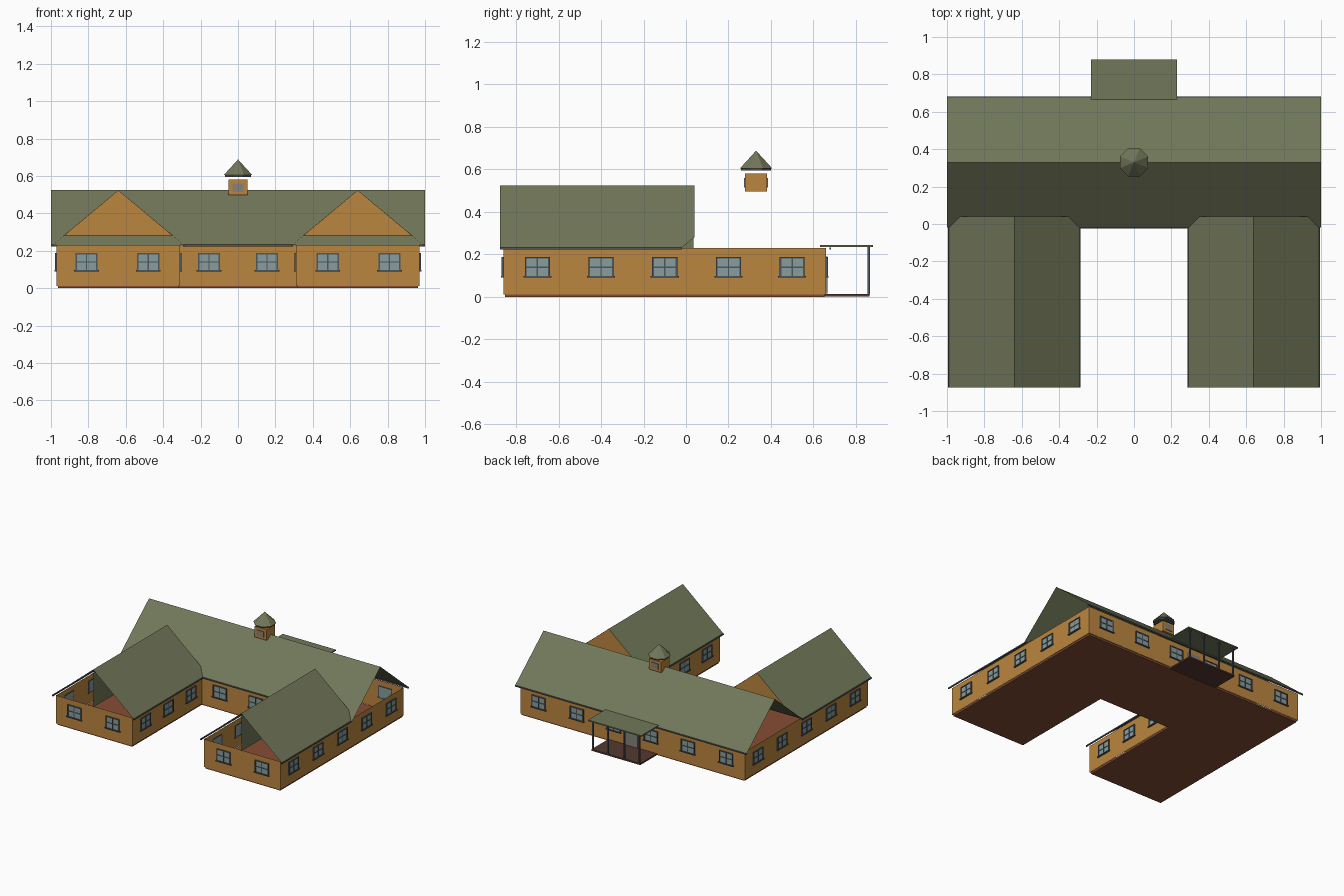
import bpy, bmesh, math
from mathutils import Matrix, Vector

if "Cube" in bpy.data.objects:
    bpy.data.objects.remove(bpy.data.objects["Cube"])


def material(name, rgb):
    m = bpy.data.materials.new(name)
    m.diffuse_color = (*rgb, 1)
    m.use_nodes = True
    m.node_tree.nodes["Principled BSDF"].inputs["Base Color"].default_value = m.diffuse_color
    return m


GREEN = material("roof green", (0.165, 0.185, 0.10))
OCHRE = material("wall ochre", (0.50, 0.24, 0.05))
BROWN = material("base brown", (0.24, 0.075, 0.035))
FRAME = material("frame slate", (0.075, 0.095, 0.11))
GLASS = material("glass blue grey", (0.25, 0.34, 0.34))
TRIM = material("trim grey", (0.09, 0.09, 0.085))
LOUVER = material("louver grey", (0.24, 0.22, 0.20))
DECK = material("deck brown", (0.09, 0.04, 0.03))


def finish(bm, name, *mats):
    me = bpy.data.meshes.new(name)
    bm.to_mesh(me)
    bm.free()
    for m in mats:
        me.materials.append(m)
    ob = bpy.data.objects.new(name, me)
    bpy.context.collection.objects.link(ob)
    return ob


def add_box(bm, lo, hi, mat=0, M=Matrix()):
    c = [(a + b) / 2 for a, b in zip(lo, hi)]
    s = [b - a for a, b in zip(lo, hi)]
    r = bmesh.ops.create_cube(bm, size=1, matrix=M @ Matrix.Translation(c) @ Matrix.Diagonal((*s, 1)))
    for f in {f for v in r["verts"] for f in v.link_faces}:
        f.material_index = mat


def boxes(name, mat, *pairs):
    bm = bmesh.new()
    for lo, hi in pairs:
        add_box(bm, lo, hi)
    return finish(bm, name, mat)


def sheets(name, mat, *polys):
    bm = bmesh.new()
    for p in polys:
        bm.faces.new([bm.verts.new(v) for v in p])
    return finish(bm, name, mat)


# U-shaped plan: back hall with two front wings
def plan(d):
    o, i = 0.97 - d, 0.31 + d
    return [(-o, -0.86 + d), (-i, -0.86 + d), (-i, d), (i, d), (i, -0.86 + d),
            (o, -0.86 + d), (o, 0.66 - d), (-o, 0.66 - d)]


# Outer walls, open at the top
pts = plan(0)
sheets("walls", OCHRE, *[[(*a, 0.012), (*b, 0.012), (*b, 0.23), (*a, 0.23)]
                         for a, b in zip(pts, pts[1:] + pts[:1])])

# Base slab
bm = bmesh.new()
f = bm.faces.new([bm.verts.new((x, y, 0)) for x, y in plan(0.007)])
r = bmesh.ops.extrude_face_region(bm, geom=[f])
bmesh.ops.translate(bm, vec=(0, 0, 0.015), verts=[v for v in r["geom"] if isinstance(v, bmesh.types.BMVert)])
bmesh.ops.recalc_face_normals(bm, faces=bm.faces)
finish(bm, "base_slab", BROWN)

# Main roof: two open slopes
E, R = 0.232, 0.525
sheets("main_roof", GREEN,
       [(-1, -0.02, E), (1, -0.02, E), (1, 0.33, R), (-1, 0.33, R)],
       [(1, 0.68, E), (-1, 0.68, E), (-1, 0.33, R), (1, 0.33, R)])

# Wing roofs, cut along the main slope, with rear gables and ridge partitions
for side, s in (("left", -1), ("right", 1)):
    slopes = []
    for t in (-1, 1):
        p = [(s * 0.64 + t * dx, y, z) for dx, y, z in
             ((0, -0.875, R), (0.35, -0.875, E), (0.35, -0.02, E), (0.29, 0.04, 0.281), (0, 0.04, R))]
        slopes.append(p if t > 0 else p[::-1])
    sheets(side + "_wing_roof", GREEN, *slopes)
    x = s * 0.64
    sheets(side + "_wing_gable", OCHRE, [(x + 0.29, 0.037, 0.281), (x, 0.037, R - 0.001), (x - 0.29, 0.037, 0.281)][::-1])
    sheets(side + "_ridge_partition", GREEN, [(x, -0.87, 0.23), (x, 0.035, 0.23), (x, 0.035, R - 0.002), (x, -0.87, R - 0.002)])

# Eaves trim
trim = [((-1, 0.675, 0.223), (1, 0.683, 0.233)), ((-0.29, -0.023, 0.223), (0.29, -0.016, 0.233))]
for s in (-1, 1):
    for x in (0.29, 0.99):
        trim.append(((s * x - 0.004, -0.875, 0.223), (s * x + 0.004, -0.02, 0.233)))
boxes("eaves_trim", TRIM, *trim)

# Windows: glass plate, frame, glazing bars and sill; local -y faces outward
spots = [(x, -0.86, 0) for x in (-0.81, -0.48, 0.48, 0.81)] + [(-0.155, 0, 0), (0.155, 0, 0)]
spots += [(x, 0.66, 180) for x in (-0.81, -0.48, -0.16, 0.16, 0.48, 0.81)]
for y in (-0.7, -0.4, -0.1, 0.2, 0.5):
    spots += [(0.97, y, 90), (-0.97, y, -90)]
for y in (-0.7, -0.42, -0.14):
    spots += [(-0.31, y, 90), (0.31, y, -90)]
bm = bmesh.new()
for x, y, a in spots:
    M = Matrix.Translation((x, y, 0.14)) @ Matrix.Rotation(math.radians(a), 4, 'Z')
    add_box(bm, (-0.055, -0.004, -0.045), (0.055, 0.002, 0.045), 0, M)
    for s in (-1, 1):
        add_box(bm, (s * 0.055 - 0.004, -0.008, -0.048), (s * 0.055 + 0.004, 0.003, 0.048), 1, M)
    add_box(bm, (-0.058, -0.008, 0.041), (0.058, 0.003, 0.048), 1, M)
    add_box(bm, (-0.066, -0.011, -0.05), (0.066, 0.003, -0.042), 1, M)
    add_box(bm, (-0.003, -0.007, -0.045), (0.003, 0.002, 0.045), 1, M)
    add_box(bm, (-0.055, -0.007, -0.003), (0.055, 0.002, 0.003), 1, M)
finish(bm, "windows", GLASS, FRAME)

# Back porch and door
boxes("porch_roof", GREEN, ((-0.23, 0.63, 0.234), (0.23, 0.88, 0.243)))
boxes("porch_deck", DECK, ((-0.21, 0.65, 0.002), (0.21, 0.865, 0.014)))
boxes("porch_posts", FRAME, *[((x - 0.005, 0.855, 0.012), (x + 0.005, 0.866, 0.234)) for x in (-0.2, -0.07, 0.07, 0.2)])
boxes("back_door", LOUVER, ((-0.05, 0.658, 0.015), (0.05, 0.667, 0.19)))

# Cupola
boxes("cupola_body", OCHRE, ((-0.052, 0.278, 0.497), (0.052, 0.382, 0.58)))
boxes("cupola_louvers", LOUVER, ((-0.03, 0.273, 0.515), (0.03, 0.279, 0.56)), ((-0.03, 0.381, 0.515), (0.03, 0.387, 0.56)))
for name, mat, r1, r2, z0, z1 in (("cupola_collar", TRIM, 0.076, 0.076, 0.594, 0.606),
                                  ("cupola_roof", GREEN, 0.082, 0, 0.605, 0.688)):
    bm = bmesh.new()
    bmesh.ops.create_cone(bm, cap_ends=True, segments=8, radius1=r1, radius2=r2, depth=z1 - z0,
                          matrix=Matrix.Translation((0, 0.33, (z0 + z1) / 2)) @ Matrix.Rotation(math.pi / 8, 4, 'Z'))
    finish(bm, name, mat)
